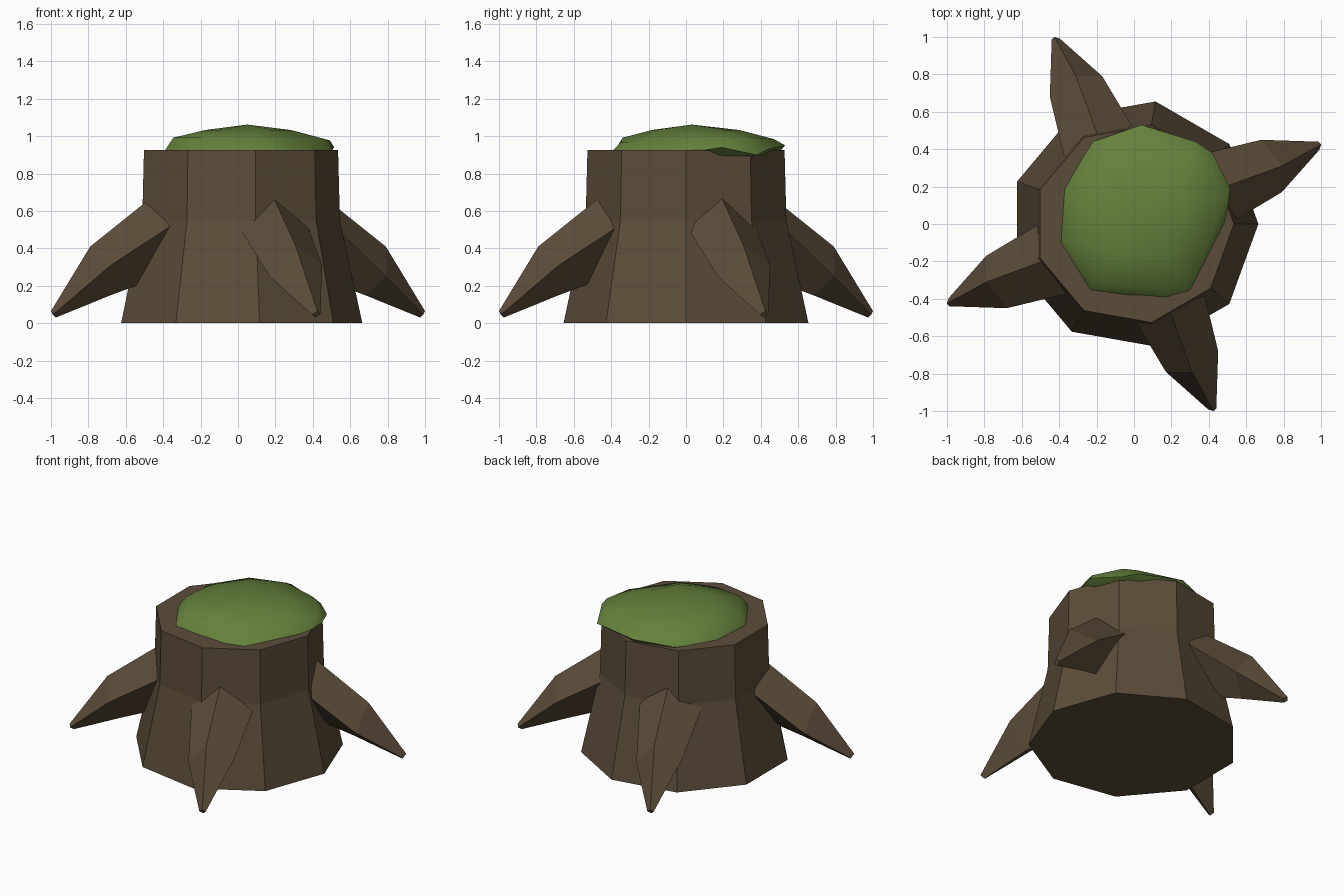
import bpy, bmesh
from math import sin, cos, pi, radians
from mathutils import Matrix, Vector

cube = bpy.data.objects.get("Cube")
if cube:
    bpy.data.objects.remove(cube, do_unlink=True)


def material(name, rgb):
    m = bpy.data.materials.new(name)
    m.use_nodes = True
    m.diffuse_color = (*rgb, 1)
    m.node_tree.nodes["Principled BSDF"].inputs["Base Color"].default_value = (*rgb, 1)
    return m


bark = material("brown bark", (0.105, 0.073, 0.041))
green = material("green moss", (0.13, 0.22, 0.045))


def loft(name, rings, mat, apex=None):
    """Skin a list of closed rings; cap the start, and cap the end flat or with a point."""
    bm = bmesh.new()
    vs = [[bm.verts.new(p) for p in ring] for ring in rings]
    n = len(rings[0])
    for a, b in zip(vs, vs[1:]):
        for i in range(n):
            j = (i + 1) % n
            bm.faces.new((a[i], a[j], b[j], b[i]))
    bm.faces.new(vs[0][::-1])
    if apex:
        tip = bm.verts.new(apex)
        for i in range(n):
            bm.faces.new((vs[-1][i], vs[-1][(i + 1) % n], tip))
    else:
        bm.faces.new(vs[-1])
    bmesh.ops.recalc_face_normals(bm, faces=bm.faces)
    mesh = bpy.data.meshes.new(name)
    bm.to_mesh(mesh)
    bm.free()
    mesh.materials.append(mat)
    obj = bpy.data.objects.new(name, mesh)
    bpy.context.collection.objects.link(obj)
    return obj


# Nine-sided trunk with a flared foot
loft("trunk", [[(r * cos(i * 2 * pi / 9), r * sin(i * 2 * pi / 9), z) for i in range(9)]
               for r, z in ((0.665, 0), (0.545, 0.55), (0.535, 0.925))], bark)

# Diamond-section root: left edge, ridge, right edge, underside
inner = [Vector(p) for p in ((0.02, -0.54, 0.49), (0.20, -0.49, 0.65),
                             (0.38, -0.39, 0.50), (0.22, -0.44, 0.24))]
middle = [Vector(p) for p in ((0.17, -0.79, 0.25), (0.31, -0.79, 0.41),
                              (0.45, -0.68, 0.31), (0.31, -0.68, 0.15))]
tip = [Vector(p) for p in ((0.395, -0.99, 0.045), (0.425, -1.0, 0.065),
                           (0.44, -0.985, 0.05), (0.415, -0.975, 0.03))]
buried = [a + (a - b) * 0.35 for a, b in zip(inner, middle)]
for i, side in enumerate(("front", "left", "back", "right")):
    turn = Matrix.Rotation(radians(90 * i), 3, "Z")
    loft(side + "_root", [[turn @ p for p in ring] for ring in (buried, middle, tip)], bark)

# Lopsided moss cap that hangs over the left rear of the rim
rim = [Vector(p) for p in (
    (0.515, 0.19, 0.94), (0.42, 0.38, 0.90), (0.33, 0.44, 0.93), (0.04, 0.53, 0.95),
    (-0.22, 0.44, 0.93), (-0.38, 0.19, 0.91), (-0.40, -0.10, 0.91), (-0.24, -0.36, 0.91),
    (-0.02, -0.39, 0.91), (0.18, -0.405, 0.91), (0.30, -0.36, 0.92), (0.49, 0.0, 0.91))]
centre = Vector((0.05, 0.04, 0))


def shrunk(scale, z, follow):
    return [Vector((*(centre + (p - centre) * scale).xy, z + (p.z - 0.92) * follow)) for p in rim]


base = [Vector((p.x * 0.9, p.y * 0.9, 0.89)) for p in rim]
shoulder = shrunk(0.88, 0.99, -0.2)
shoulder[0] = Vector((0.49, 0.17, 0.978))
shoulder[9].z = shoulder[10].z = 0.965
moss = loft("moss_cap", [base, rim, shoulder, shrunk(0.5, 1.033, 0)], green, (0.05, 0.03, 1.062))
bpy.ops.object.select_all(action="DESELECT")
moss.select_set(True)
bpy.context.view_layer.objects.active = moss
bpy.ops.object.shade_smooth_by_angle(angle=radians(60))
